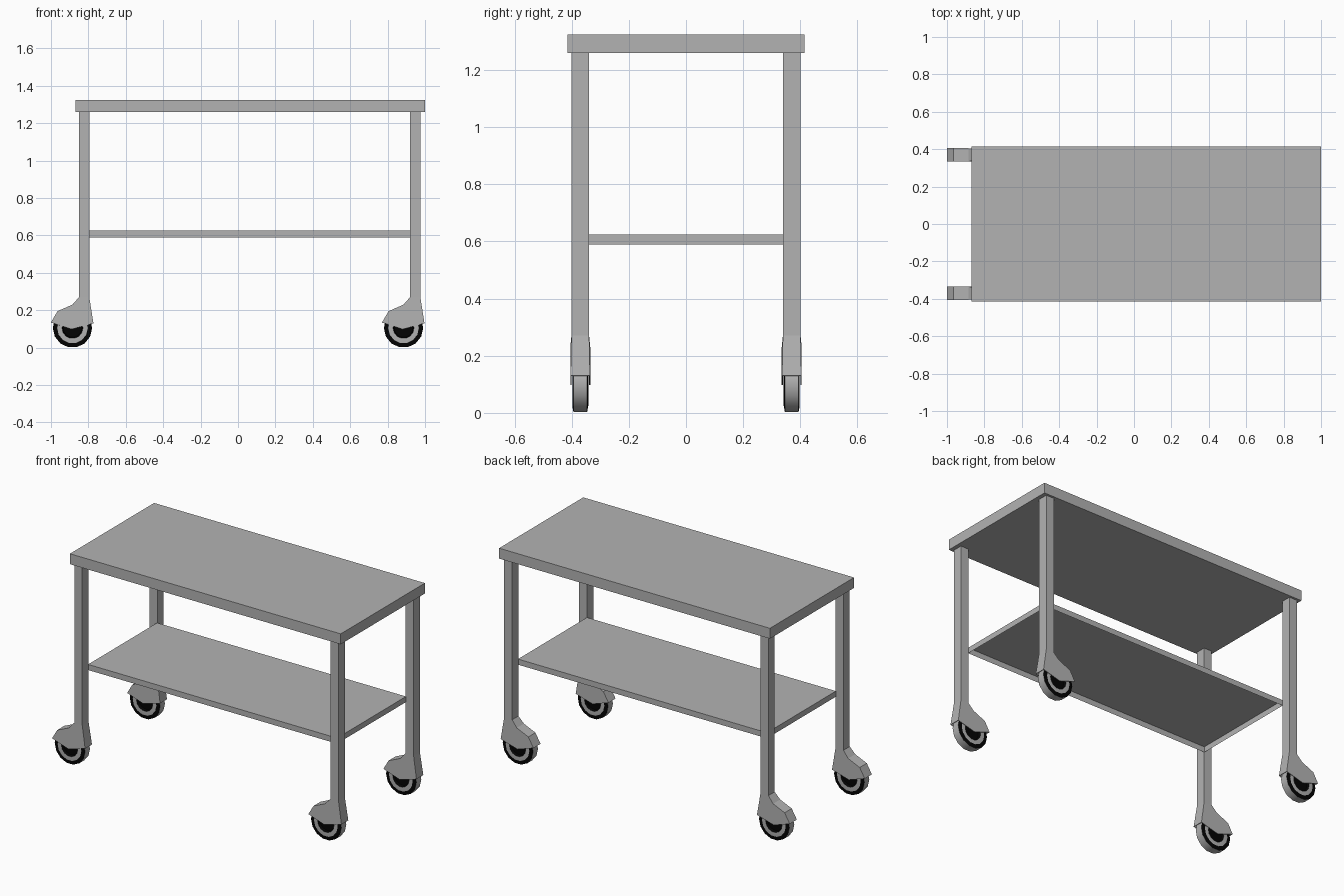
import bpy, bmesh, math
from mathutils import Matrix

if "Cube" in bpy.data.objects:
    bpy.data.objects.remove(bpy.data.objects["Cube"])

dark = bpy.data.materials.new("dark_rubber")
dark.diffuse_color = (0.001, 0.001, 0.001, 1)
dark.use_nodes = True
dark.node_tree.nodes["Principled BSDF"].inputs["Base Color"].default_value = dark.diffuse_color
grey = bpy.data.materials.new("grey_metal")
grey.diffuse_color = (0.45, 0.45, 0.45, 1)
grey.use_nodes = True
grey.node_tree.nodes["Principled BSDF"].inputs["Base Color"].default_value = grey.diffuse_color


def make_object(name, bm, fix_normals=True):
    if fix_normals:
        bmesh.ops.recalc_face_normals(bm, faces=bm.faces)
    mesh = bpy.data.meshes.new(name)
    bm.to_mesh(mesh)
    bm.free()
    ob = bpy.data.objects.new(name, mesh)
    ob.data.materials.append(grey)
    bpy.context.collection.objects.link(ob)
    return ob


def box(name, x, y, z, open_bottom=False):
    bm = bmesh.new()
    bmesh.ops.create_cube(bm, size=1)
    for v in bm.verts:
        v.co = [(a + b) / 2 + c * (b - a) for (a, b), c in zip((x, y, z), v.co)]
    bm.normal_update()
    if open_bottom:
        bottom = [f for f in bm.faces if f.normal.z < -0.9]
        bmesh.ops.delete(bm, geom=bottom, context='FACES_ONLY')
    return make_object(name, bm, not open_bottom)


# Caster housing outline (x, z, half width), ending with the open bottom edge
HOUSING = [(-0.773, 0.13, 0.034), (-0.795, 0.27, 0.031), (-0.85, 0.27, 0.031),
           (-0.885, 0.23, 0.035), (-0.965, 0.195, 0.035), (-1.0, 0.135, 0.035),
           (-0.89, 0.098, 0.035)]


def housing(name, dx, y):
    bm = bmesh.new()
    a, b = [[bm.verts.new((px + dx, y + s * w, pz)) for px, pz, w in HOUSING]
            for s in (-1, 1)]
    bm.faces.new(a)
    bm.faces.new(b)
    for i in range(5):
        bm.faces.new((a[i], a[i + 1], b[i + 1], b[i]))
    ob = make_object(name, bm)
    mod = ob.modifiers.new("sheet", 'SOLIDIFY')
    mod.thickness = 0.004
    mod.offset = -1
    return ob


# Wheel cross-section (radius, offset along axle): recess, rim, shoulder, tread
WHEEL = [(0, 0.014), (0.05, 0.014), (0.056, 0.028), (0.082, 0.028), (0.105, 0.024)]
WHEEL += [(r, -o) for r, o in reversed(WHEEL)]


def wheel(name, x, y):
    bm = bmesh.new()
    vs = [bm.verts.new((r, o, 0)) for r, o in WHEEL]
    es = [bm.edges.new(p) for p in zip(vs, vs[1:])]
    bmesh.ops.spin(bm, geom=vs + es, cent=(0, 0, 0), axis=(0, 1, 0),
                   angle=math.tau, steps=14, use_duplicate=False)
    bmesh.ops.remove_doubles(bm, verts=bm.verts, dist=1e-4)
    bmesh.ops.transform(bm, verts=bm.verts, matrix=Matrix.Translation((x, y, 0.105)))
    bmesh.ops.recalc_face_normals(bm, faces=bm.faces)
    # dark shoulders and hub recess, grey rim and tread
    for f in bm.faces:
        c = f.calc_center_median()
        r = math.hypot(c.x - x, c.z - 0.105)
        f.material_index = int(abs(f.normal.y) > 0.2 and (r < 0.06 or r > 0.08))
    ob = make_object(name, bm)
    ob.data.materials.append(dark)
    bpy.ops.object.select_all(action='DESELECT')
    ob.select_set(True)
    bpy.context.view_layer.objects.active = ob
    bpy.ops.object.shade_smooth_by_angle(angle=math.radians(28))
    return ob


# Table top and lower shelf
box("table_top", (-0.87, 1.0), (-0.415, 0.415), (1.26, 1.325))
box("lower_shelf", (-0.797, 0.922), (-0.34, 0.34), (0.59, 0.625), open_bottom=True)

# Four legs, each with a trailing caster
for end, dx in (("left", 0), ("right", 1.77)):
    for side, y in (("front", -0.37), ("back", 0.37)):
        tag = f"{side}_{end}"
        box("leg_" + tag, (-0.85 + dx, -0.795 + dx), (y - 0.031, y + 0.031), (0.265, 1.26))
        housing("caster_housing_" + tag, dx, y)
        wheel("caster_wheel_" + tag, -0.885 + dx, y)
